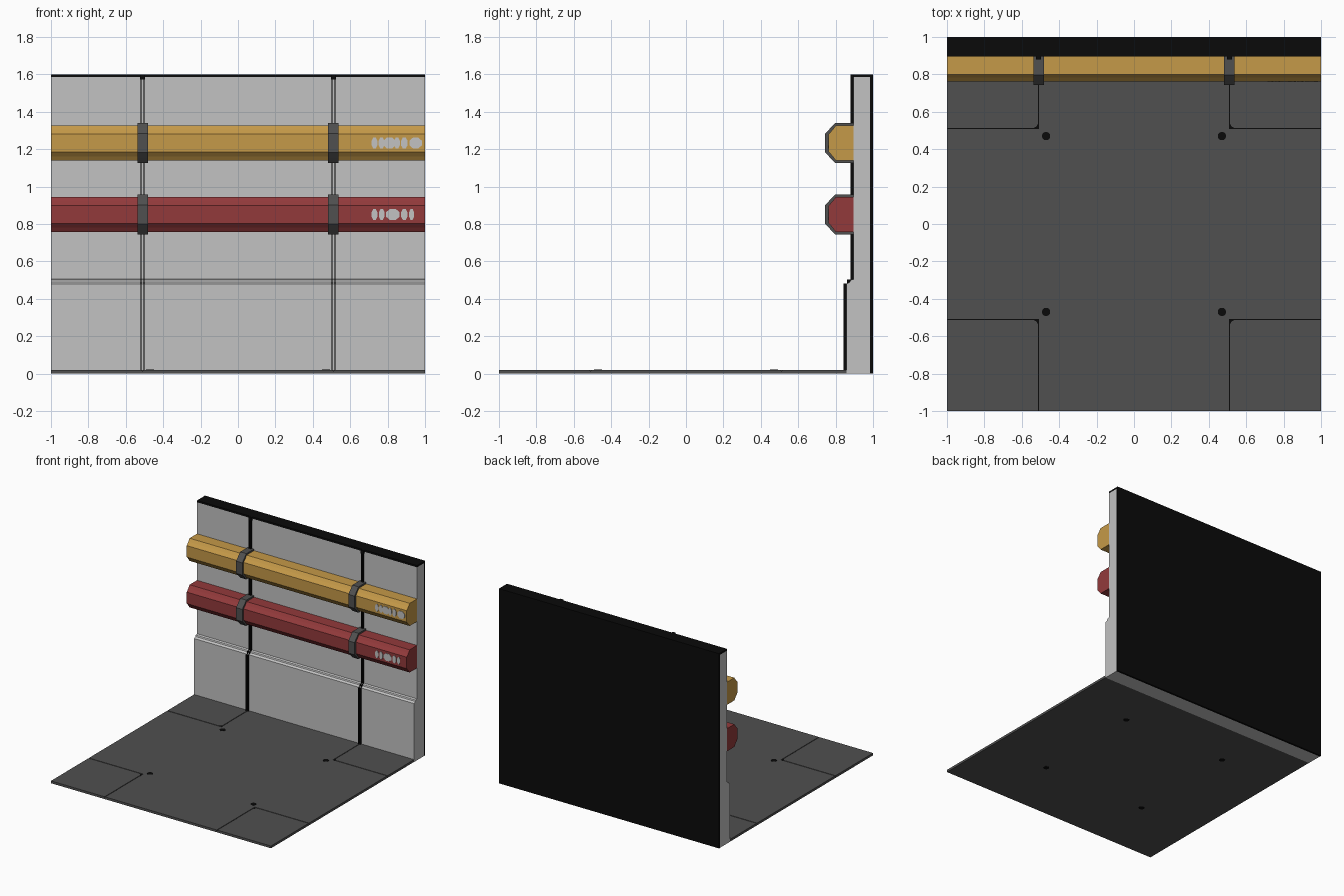
import bpy, bmesh, math

cube = bpy.data.objects.get("Cube")
if cube:
    bpy.data.objects.remove(cube, do_unlink=True)


def material(name, rgb):
    m = bpy.data.materials.new(name)
    m.use_nodes = True
    m.diffuse_color = (*rgb, 1)
    m.node_tree.nodes["Principled BSDF"].inputs["Base Color"].default_value = (*rgb, 1)
    return m


LIGHT = material("light grey", (0.54, 0.54, 0.54))
DARK = material("dark grey", (0.08, 0.08, 0.08))
BLACK = material("black", (0.003, 0.003, 0.003))
GOLD = material("golden yellow", (0.56, 0.32, 0.065))
RED = material("deep red", (0.29, 0.042, 0.044))


def prism(name, outline, lo, hi, axis, mat):
    """Extrude a 2D outline from lo to hi; axis x uses (y, z), y uses (x, z), z uses (x, y)."""
    place = {"x": lambda a, b, t: (t, a, b),
             "y": lambda a, b, t: (a, t, b),
             "z": lambda a, b, t: (a, b, t)}[axis]
    bm = bmesh.new()
    rings = [[bm.verts.new(place(a, b, t)) for a, b in outline] for t in (lo, hi)]
    bm.faces.new(rings[0])
    bm.faces.new(rings[1])
    n = len(outline)
    for i in range(n):
        j = (i + 1) % n
        bm.faces.new((rings[0][i], rings[0][j], rings[1][j], rings[1][i]))
    bmesh.ops.recalc_face_normals(bm, faces=bm.faces)
    mesh = bpy.data.meshes.new(name)
    bm.to_mesh(mesh)
    bm.free()
    mesh.materials.append(mat)
    ob = bpy.data.objects.new(name, mesh)
    bpy.context.collection.objects.link(ob)
    return ob


def rect(a0, a1, b0, b1):
    return [(a0, b0), (a1, b0), (a1, b1), (a0, b1)]


def ellipse(cx, cy, rx, ry, n=8):
    turn = math.pi / n
    return [(cx + rx * math.cos(turn + 2 * math.pi * i / n) / math.cos(turn),
             cy + ry * math.sin(turn + 2 * math.pi * i / n) / math.cos(turn)) for i in range(n)]


SEAM = 0.51      # distance of the seams from the centre
BACK = 0.858     # rear edge of the floor
GAP = 0.003      # half width of a floor seam

# Floor: base sheet, black seam sheet and five cover panels
prism("floor_base", rect(-1, 1, -1, BACK), 0.001, 0.013, "z", DARK)
prism("floor_seam_sheet", rect(-0.997, 0.997, -0.997, BACK), 0.013, 0.0145, "z", BLACK)
c = SEAM - GAP
prism("floor_centre_panel",
      [(-c, -1), (c, -1), (c, -c), (1, -c), (1, c), (c, c),
       (c, BACK), (-c, BACK), (-c, c), (-1, c), (-1, -c), (-c, -c)],
      0.013, 0.02, "z", DARK)
d, r = SEAM + GAP, 0.03
for sx, side in ((-1, "right"), (1, "left")):
    for sy, end, edge in ((-1, "front", 1), (1, "back", BACK)):
        corner = [(d + r - r * math.sin(k * math.pi / 8), d + r - r * math.cos(k * math.pi / 8))
                  for k in range(5)]
        outline = corner + [(d, edge), (1, edge), (1, d)]
        prism(f"floor_corner_panel_{end}_{side}", [(sx * x, sy * y) for x, y in outline],
              0.013, 0.02, "z", DARK)
        prism(f"floor_bolt_{end}_{side}", ellipse(sx * 0.47, sy * 0.47, 0.022, 0.022, 12),
              0, 0.0215, "z", BLACK)

# Wall: stepped light panel, black back sheet and top cap
prism("wall_panel",
      [(0.985, 0), (BACK, 0), (BACK, 0.48), (0.876, 0.49), (0.88, 0.50),
       (0.896, 0.505), (0.896, 1.585), (0.985, 1.585)], -1, 1, "x", LIGHT)
prism("wall_back_sheet", rect(0.985, 1, 0, 1.585), -1, 1, "x", BLACK)
prism("wall_top_cap", rect(0.896, 1, 1.585, 1.6), -1, 1, "x", BLACK)

# Paired seam rails following the wall front, closed at the top
rail = [(0.95, 0.02), (0.842, 0.02), (0.842, 0.482), (0.862, 0.482), (0.862, 0.502),
        (0.88, 0.502), (0.88, 1.598), (0.95, 1.598)]
for s, side in ((-1, "right"), (1, "left")):
    for k, edge in ((-1, "inner"), (1, "outer")):
        x = s * (SEAM + k * 0.0075)
        prism(f"seam_rail_{edge}_{side}", rail, x - 0.0025, x + 0.0025, "x", BLACK)
    prism(f"seam_rail_cap_{side}", rect(s * SEAM - 0.013, s * SEAM + 0.013, 1.572, 1.599),
          0.88, 0.91, "y", BLACK)


# Bumper bars with clips and pale oval marks
def half_profile(points, z):
    """Mirror (y, height) points about height z."""
    return [(y, z + h) for y, h in points] + [(y, z - h) for y, h in reversed(points)]


BAR = [(0.9, 0.093), (0.80, 0.093), (0.784, 0.071), (0.762, 0.047)]
CLIP = [(0.9, 0.106), (0.797, 0.106), (0.772, 0.08), (0.744, 0.05)]
bars = (("upper", 1.233, GOLD,
         ((0.73, 0.03), (0.767, 0.03), (0.81, 0.065), (0.85, 0.03), (0.889, 0.035), (0.95, 0.065))),
        ("lower", 0.851, RED,
         ((0.73, 0.03), (0.768, 0.03), (0.828, 0.072), (0.889, 0.034), (0.928, 0.026))))
for level, z, mat, marks in bars:
    prism(f"{level}_bar", half_profile(BAR, z), -1, 1, "x", mat)
    for s, side in ((-1, "right"), (1, "left")):
        prism(f"{level}_clip_{side}", half_profile(CLIP, z),
              s * SEAM - 0.028, s * SEAM + 0.028, "x", DARK)
    for i, (x, w) in enumerate(marks, 1):
        prism(f"{level}_mark_{i}", ellipse(x, z, w / 2, 0.03), 0.7585, 0.7625, "y", LIGHT)
